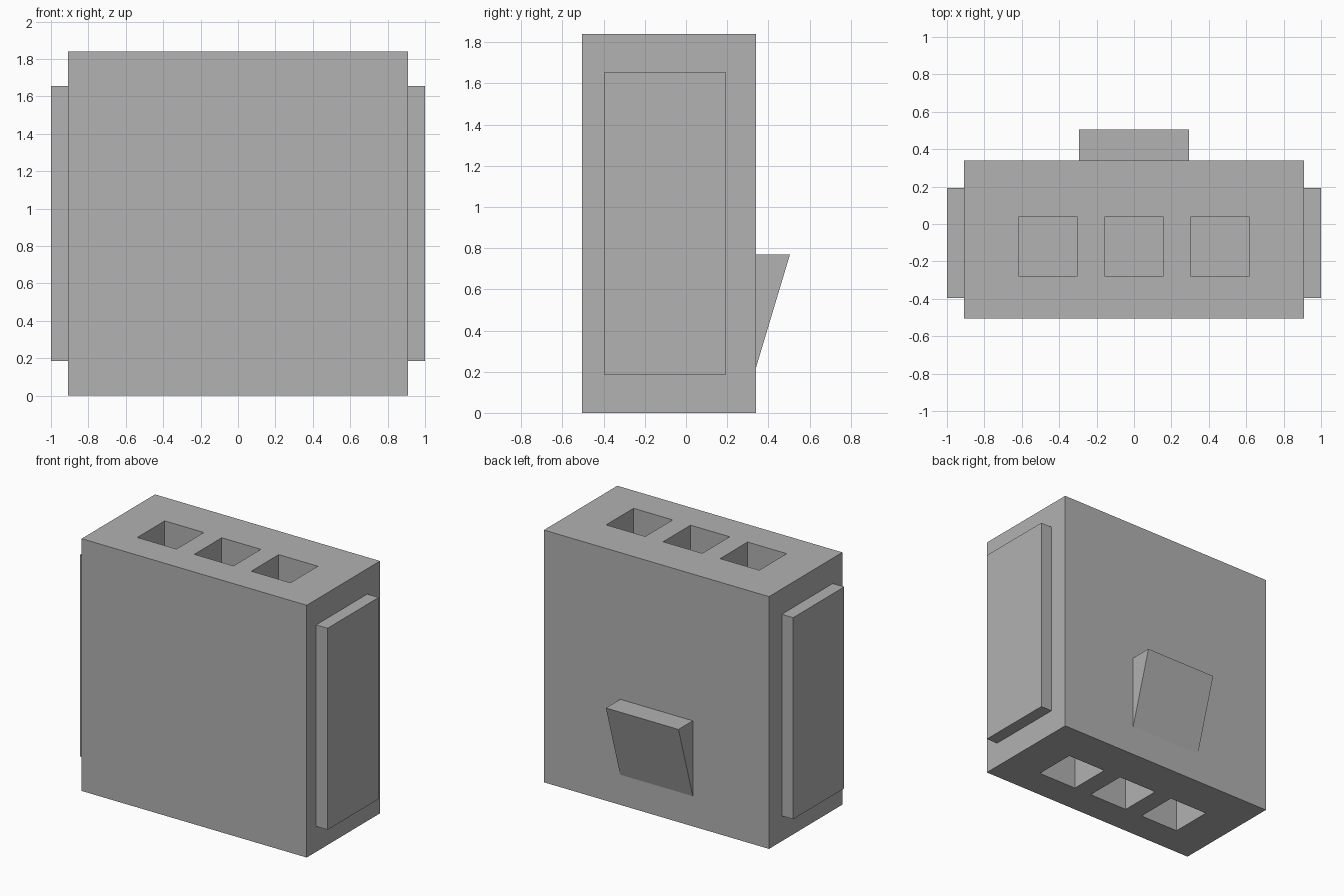
import bpy
import bmesh
from mathutils import Matrix, Vector

default = bpy.data.objects.get("Cube")
if default:
    bpy.data.objects.remove(default, do_unlink=True)

# Single plain grey finish
GREY = (0.445, 0.445, 0.445, 1.0)
grey = bpy.data.materials.new("plain_grey")
grey.use_nodes = True
grey.diffuse_color = GREY
grey.node_tree.nodes["Principled BSDF"].inputs["Base Color"].default_value = GREY

HALF_WIDTH = 0.908
FRONT, BACK = -0.505, 0.34
HEIGHT = 1.84


def finish(bm, name):
    bmesh.ops.recalc_face_normals(bm, faces=bm.faces)
    mesh = bpy.data.meshes.new(name)
    bm.to_mesh(mesh)
    bm.free()
    mesh.materials.append(grey)
    obj = bpy.data.objects.new(name, mesh)
    bpy.context.collection.objects.link(obj)
    return obj


def box(low, high):
    low, high = Vector(low), Vector(high)
    bm = bmesh.new()
    place = Matrix.Translation((low + high) / 2) @ Matrix.Diagonal((*(high - low), 1))
    bmesh.ops.create_cube(bm, size=1, matrix=place)
    return bm


# Block body: slice along the hole outlines, then sink the square holes
# from the top and the bottom towards a thin web at mid height
HOLE_CENTRES = (-0.46, 0, 0.46)
HOLE_HALF = 0.158
HOLE_Y = -0.12
WEB = 0.04

bm = box((-HALF_WIDTH, FRONT, 0), (HALF_WIDTH, BACK, HEIGHT))
cuts = [(Vector((c + s * HOLE_HALF, 0, 0)), Vector((1, 0, 0)))
        for c in HOLE_CENTRES for s in (-1, 1)]
cuts += [(Vector((0, HOLE_Y + s * HOLE_HALF, 0)), Vector((0, 1, 0))) for s in (-1, 1)]
for point, normal in cuts:
    bmesh.ops.bisect_plane(bm, geom=bm.verts[:] + bm.edges[:] + bm.faces[:],
                           plane_co=point, plane_no=normal)


def is_hole(face):
    centre = face.calc_center_median()
    return (abs(face.normal.z) > 0.9 and abs(centre.y - HOLE_Y) < 0.01
            and any(abs(centre.x - c) < 0.01 for c in HOLE_CENTRES))


bm.normal_update()
mouths = [f for f in bm.faces if is_hole(f)]
for face in mouths:
    inward = -face.normal.normalized() * (HEIGHT - WEB) / 2
    floor = bmesh.ops.extrude_discrete_faces(bm, faces=[face])["faces"]
    bmesh.ops.translate(bm, verts=floor[0].verts[:], vec=inward)
finish(bm, "block_body")

# Raised panels on both ends
for name, side in (("left_panel", 1), ("right_panel", -1)):
    inner, outer = sorted((side * HALF_WIDTH, side))
    finish(box((inner, -0.395, 0.185), (outer, 0.193, 1.655)), name)

# Wedge on the back, widest at its top
bm = bmesh.new()
profile = [(BACK, 0.22), (BACK, 0.77), (0.505, 0.77)]
side = bm.faces.new([bm.verts.new((-0.293, y, z)) for y, z in profile])
grown = bmesh.ops.extrude_face_region(bm, geom=[side])["geom"]
bmesh.ops.translate(bm, verts=[g for g in grown if isinstance(g, bmesh.types.BMVert)],
                    vec=(0.586, 0, 0))
finish(bm, "back_wedge")
